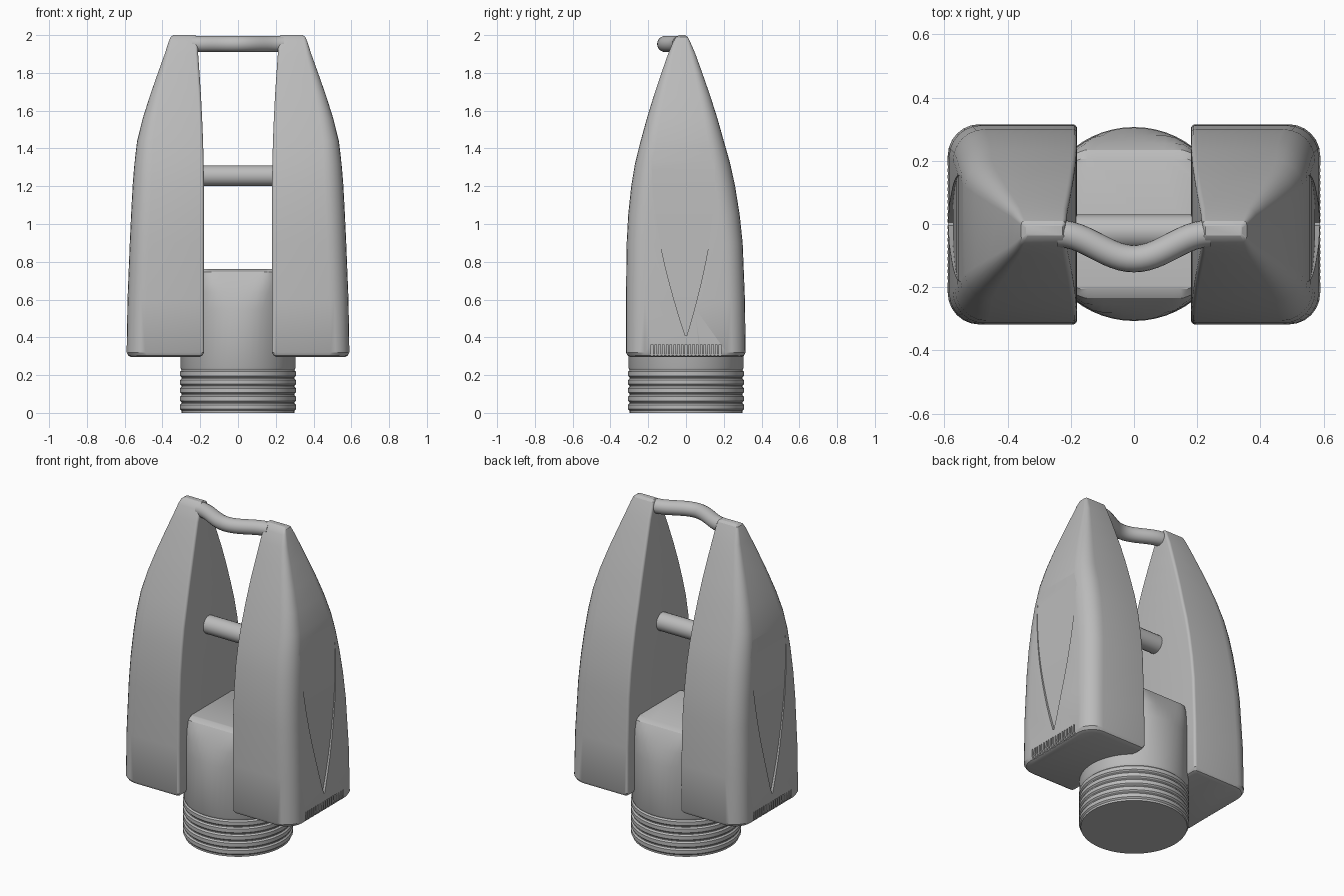
import bpy, bmesh, math
from mathutils import Matrix, Vector

cube = bpy.data.objects.get("Cube")
if cube:
    bpy.data.objects.remove(cube, do_unlink=True)

grey = bpy.data.materials.new("plain grey")
grey.use_nodes = True
grey.diffuse_color = (0.5, 0.5, 0.5, 1)
grey.node_tree.nodes["Principled BSDF"].inputs["Base Color"].default_value = (0.5, 0.5, 0.5, 1)


def finish(name, bm, angle=30):
    """Turn a bmesh into a shaded grey object."""
    bmesh.ops.recalc_face_normals(bm, faces=bm.faces)
    mesh = bpy.data.meshes.new(name)
    bm.to_mesh(mesh)
    bm.free()
    mesh.materials.append(grey)
    ob = bpy.data.objects.new(name, mesh)
    bpy.context.collection.objects.link(ob)
    shade(ob, angle)
    return ob


def shade(ob, angle=30):
    bpy.ops.object.select_all(action='DESELECT')
    ob.select_set(True)
    bpy.context.view_layer.objects.active = ob
    bpy.ops.object.shade_smooth_by_angle(angle=math.radians(angle))


def loft(bm, rings):
    """Skin a list of equal rings and cap both ends."""
    loops = [[bm.verts.new(p) for p in ring] for ring in rings]
    n = len(loops[0])
    for a, b in zip(loops, loops[1:]):
        for i in range(n):
            j = (i + 1) % n
            bm.faces.new((a[i], a[j], b[j], b[i]))
    bm.faces.new(loops[0][::-1])
    bm.faces.new(loops[-1])


# Pod outline by height: z, inner x, outer x, front y, back y
PROFILE = [
    (0.295, 0.18, 0.59, -0.318, 0.316),
    (0.60, 0.18, 0.585, -0.318, 0.312),
    (0.90, 0.18, 0.573, -0.314, 0.30),
    (1.05, 0.18, 0.566, -0.306, 0.284),
    (1.20, 0.18, 0.558, -0.29, 0.26),
    (1.32, 0.182, 0.549, -0.27, 0.234),
    (1.44, 0.185, 0.534, -0.24, 0.20),
    (1.56, 0.19, 0.504, -0.207, 0.166),
    (1.68, 0.196, 0.466, -0.17, 0.128),
    (1.80, 0.204, 0.424, -0.13, 0.086),
    (1.90, 0.211, 0.388, -0.095, 0.05),
    (1.965, 0.214, 0.367, -0.068, 0.022),
    (1.99, 0.218, 0.357, -0.052, 0.01),
    (2.0, 0.226, 0.342, -0.036, -0.006),
]


def outline(z):
    for a, b in zip(PROFILE, PROFILE[1:]):
        if z <= b[0]:
            t = (z - a[0]) / (b[0] - a[0])
            return [p + (q - p) * t for p, q in zip(a, b)][1:]
    return PROFILE[-1][1:]


def pod_ring(z, inset=0.0):
    """Rectangle with wide outer corners and tight inner corners."""
    x0, x1, y0, y1 = outline(z)
    x0, x1, y0, y1 = x0 + inset, x1 - inset, y0 + inset, y1 - inset
    big = min(0.1, 0.38 * (y1 - y0) / 2)
    small = min(0.015, 0.3 * (y1 - y0) / 2)
    pts = []
    corners = [(x1, y1, -1, -1, big), (x0, y1, 1, -1, small),
               (x0, y0, 1, 1, small), (x1, y0, -1, 1, big)]
    for k, (x, y, sx, sy, r) in enumerate(corners):
        for i in range(7):
            a = math.pi / 2 * (k + i / 6)
            pts.append((x + sx * r + r * math.cos(a), y + sy * r + r * math.sin(a), z))
    return pts


def cut(ob, cutter):
    mod = ob.modifiers.new("cut", 'BOOLEAN')
    mod.operation = 'DIFFERENCE'
    mod.solver = 'EXACT'
    mod.object = cutter
    bpy.context.view_layer.objects.active = ob
    bpy.ops.object.modifier_apply(modifier=mod.name)
    bpy.data.objects.remove(cutter, do_unlink=True)


# Left pod: a tapered shell with a softened lower rim
bm = bmesh.new()
rim = [pod_ring(0.295, 0.025), pod_ring(0.303, 0.009), pod_ring(0.32, 0.0)]
loft(bm, rim + [pod_ring(row[0]) for row in PROFILE[1:]])
left_pod = finish("left_pod", bm)

# Leaf-shaped recess on the outer side, fading out towards its top
bm = bmesh.new()
rings = []
low, high = 0.41, 1.58
for i in range(25):
    t = i / 24
    z = low + (high - low) * t
    half = 0.004 + 0.164 * math.sin(min(1, t * 1.3) * math.pi / 2) ** 0.95
    mid = -0.018 * t
    floor = outline(z)[1] - 0.015 + 0.018 * t
    rings.append([(floor, mid - half, z), (0.7, mid - half, z),
                  (0.7, mid + half, z), (floor, mid + half, z)])
loft(bm, rings)
cut(left_pod, finish("recess_cutter", bm))

# Row of thin grip slots along the lower outer edge
bm = bmesh.new()
for i in range(19):
    y = -0.18 + 0.02 * i
    place = Matrix.Translation((0.6, y, 0.325)) @ Matrix.Diagonal((0.045, 0.009, 0.075, 1))
    bmesh.ops.create_cube(bm, size=1, matrix=place)
cut(left_pod, finish("slot_cutter", bm))
shade(left_pod)

# Right pod: mirror image of the left
bm = bmesh.new()
bm.from_mesh(left_pod.data)
bmesh.ops.scale(bm, vec=(-1, 1, 1), verts=bm.verts)
bmesh.ops.reverse_faces(bm, faces=bm.faces)
finish("right_pod", bm)

# Neck with ribbed foot: turned rings, flattened front and back at the top
SEGMENTS = 56
stations = [(0.0, 0.298, 1)]
for i in range(5):
    z = 0.012 + 0.044 * i
    stations += [(z, 0.299, 1), (z + 0.008, 0.307, 1),
                 (z + 0.030, 0.307, 1), (z + 0.038, 0.299, 1)]
stations += [(0.24, 0.305, 1), (0.55, 0.305, 1), (0.64, 0.303, 0.28),
             (0.71, 0.297, 0.255), (0.745, 0.288, 0.235), (0.762, 0.275, 0.205)]
bm = bmesh.new()
rings = []
for z, r, limit in stations:
    ring = []
    for i in range(SEGMENTS):
        a = 2 * math.pi * i / SEGMENTS
        y = max(-limit, min(limit, r * math.sin(a)))
        ring.append((r * math.cos(a), y, z))
    rings.append(ring)
loft(bm, rings)
finish("neck", bm)


def tube(name, path, radius, sides=20):
    """Round bar along a path that runs mostly across the model."""
    bm = bmesh.new()
    rings = []
    for i, p in enumerate(path):
        along = (path[min(i + 1, len(path) - 1)] - path[max(i - 1, 0)]).normalized()
        up = Vector((0, 0, 1))
        side = along.cross(up)
        rings.append([p + radius * (math.cos(a) * side + math.sin(a) * up)
                      for a in (2 * math.pi * k / sides for k in range(sides))])
    loft(bm, rings)
    finish(name, bm, 40)


# Straight cross bar and the forward-bowed top handle
tube("cross_bar", [Vector((x, -0.025, 1.255)) for x in (-0.22, 0.22)], 0.055)
bow = []
for i in range(25):
    x = -0.24 + 0.02 * i
    bow.append(Vector((x, -0.07 - 0.04 * math.cos(math.pi * x / 0.24), 1.953)))
tube("top_handle", bow, 0.043)
